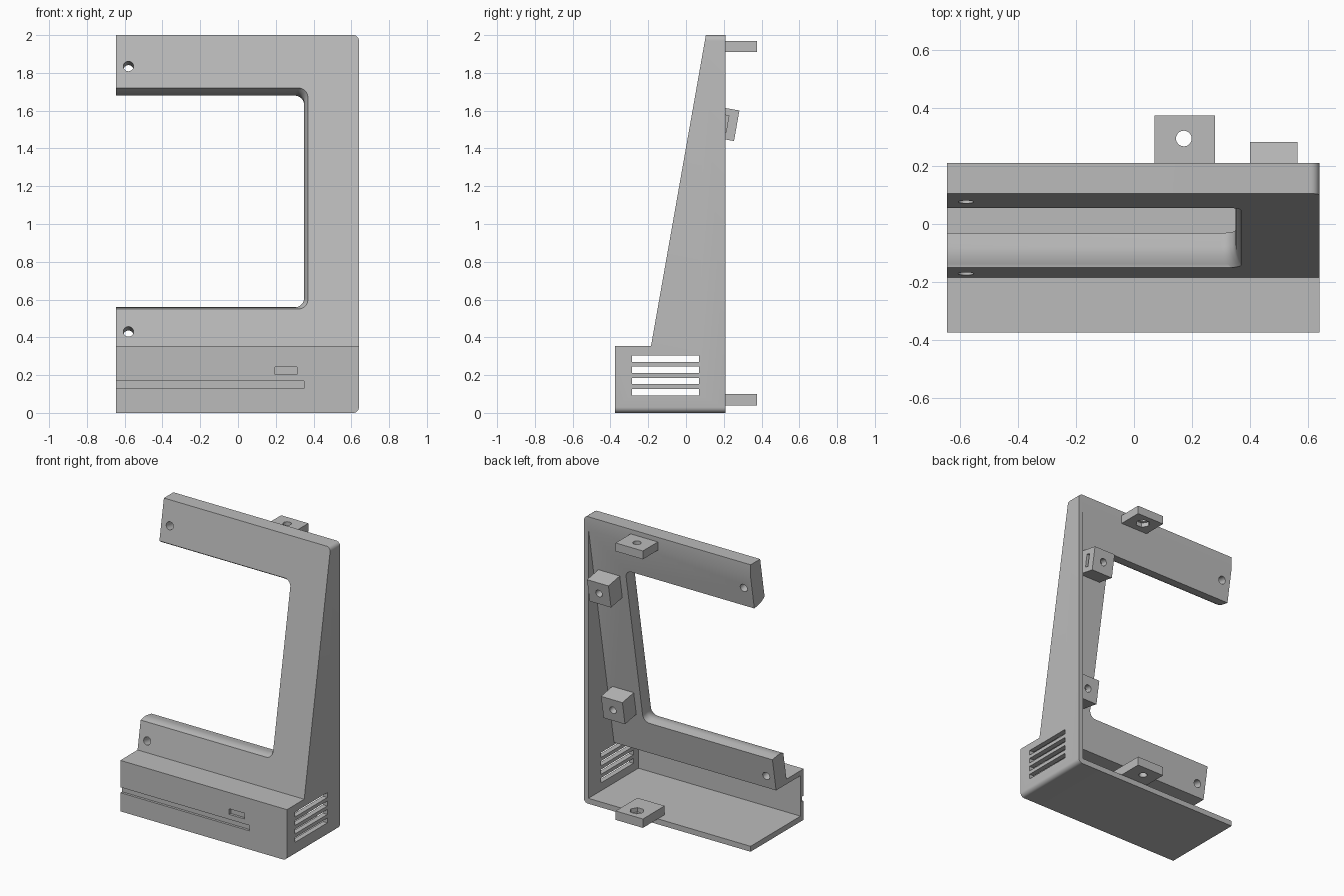
import bpy, bmesh, math
from mathutils import Matrix, Vector

if "Cube" in bpy.data.objects:
    bpy.data.objects.remove(bpy.data.objects["Cube"])

grey = bpy.data.materials.new("light grey")
grey.use_nodes = True
COLOUR = (0.5, 0.5, 0.5, 1)
grey.diffuse_color = COLOUR
grey.node_tree.nodes["Principled BSDF"].inputs["Base Color"].default_value = COLOUR

# Main dimensions
LEFT, RIGHT, BACK, FRONT = 0.64, -0.645, 0.21, -0.375
SHELF, TOP, WALL = 0.355, 2.0, 0.035
TILT = math.radians(10)
PANEL = 0.12                      # front-to-back thickness of the leaning panel
DEPTH = PANEL * math.cos(TILT)
# Panel frame: local x across, local y up the slope, local z out of the front
LEAN = Matrix.Translation((0, -0.185, SHELF)) @ Matrix.Rotation(math.pi / 2 - TILT, 4, 'X')


def slope(z):
    return (z - SHELF) / math.cos(TILT)


def make(name, bm, matrix=None):
    if matrix:
        bm.transform(matrix)
    bmesh.ops.recalc_face_normals(bm, faces=bm.faces)
    mesh = bpy.data.meshes.new(name)
    bm.to_mesh(mesh)
    bm.free()
    mesh.materials.append(grey)
    obj = bpy.data.objects.new(name, mesh)
    bpy.context.collection.objects.link(obj)
    return obj


def loft(rings):
    """Closed solid through a list of equal-length rings."""
    bm = bmesh.new()
    loops = [[bm.verts.new(p) for p in ring] for ring in rings]
    count = len(loops[0])
    for a, b in zip(loops, loops[1:]):
        for i in range(count):
            j = (i + 1) % count
            bm.faces.new((a[i], a[j], b[j], b[i]))
    bm.faces.new(loops[0])
    bm.faces.new(loops[-1][::-1])
    return bm


def prism(profile, x0, x1):
    return loft([[(x, y, z) for y, z in profile] for x in (x0, x1)])


def box(x0, x1, y0, y1, z0, z1):
    return prism([(y0, z0), (y1, z0), (y1, z1), (y0, z1)], x0, x1)


def cylinder(x, y, z0, z1, radius, sides=32):
    ring = [(x + radius * math.cos(math.tau * i / sides),
             y + radius * math.sin(math.tau * i / sides)) for i in range(sides)]
    return loft([[(px, py, z) for px, py in ring] for z in (z0, z1)])


def carve(obj, cutters):
    """Subtract each (bmesh, matrix) cutter and bake the result."""
    helpers = []
    for bm, matrix in cutters:
        helper = make("cutter", bm, matrix)
        helper.hide_render = True
        helpers.append(helper)
        mod = obj.modifiers.new("cut", 'BOOLEAN')
        mod.operation, mod.solver, mod.object = 'DIFFERENCE', 'EXACT', helper
    graph = bpy.context.evaluated_depsgraph_get()
    graph.update()
    baked = bpy.data.meshes.new_from_object(obj.evaluated_get(graph))
    obj.modifiers.clear()
    obj.data = baked
    for helper in helpers:
        bpy.data.objects.remove(helper)
    baked.materials.clear()
    baked.materials.append(grey)
    for poly in baked.polygons:
        poly.material_index = 0


def smooth(obj):
    bpy.ops.object.select_all(action='DESELECT')
    obj.select_set(True)
    bpy.context.view_layer.objects.active = obj
    bpy.ops.object.shade_smooth_by_angle(angle=math.radians(30))


# Outer shell: side profile swept across, with the two left corners rounded
bm = prism([(FRONT, 0), (BACK, 0), (BACK, TOP), (0.105, TOP),
            (-0.185, SHELF), (FRONT, SHELF)], RIGHT, LEFT)
corners = [e for e in bm.edges
           if all(v.co.x > 0.6 for v in e.verts)
           and (all(v.co.z < 0.01 for v in e.verts) or all(v.co.z > 1.99 for v in e.verts))]
bmesh.ops.bevel(bm, geom=corners, offset=0.03, segments=6, profile=0.5, affect='EDGES')
housing = make("bezel_housing", bm)


# Cavity behind the panel and under the shelf, open to the back and right
def inner_y(z):
    return -0.185 + PANEL + (z - SHELF) * math.tan(TILT)


roof = SHELF - WALL
cavity = prism([(FRONT + WALL, 0.038), (0.4, 0.038), (0.4, 2.99),
                (inner_y(2.9), 2.9), (inner_y(roof), roof), (FRONT + WALL, roof)],
               -1, LEFT - WALL)


# Screen opening with a flared front rim and two rounded corners
def opening_ring(depth, grow):
    low, high, edge, r = slope(0.55) + 0.02 - grow, slope(1.72) - 0.02 + grow, 0.35 + grow, 0.05
    pts = [(-1, high), (-1, low)]
    for cy, start in ((low + r, -90), (high - r, 0)):
        for i in range(9):
            a = math.radians(start + i * 90 / 8)
            pts.append((edge - r + r * math.cos(a), cy + r * math.sin(a)))
    return [(x, y, -depth) for x, y in pts]


rim = 0.07
rings = [opening_ring(-0.05, 0.02)]
for i in range(7):
    t = i / 6
    rings.append(opening_ring(rim * t, 0.02 * (1 - t) ** 2))
rings.append(opening_ring(0.3, 0))

cuts = [(cavity, None), (loft(rings), LEAN)]
# Screw holes near the open end
for z in (1.835, 0.43):
    cuts.append((cylinder(-0.58, slope(z), -0.2, 0.05, 0.027), LEAN))
# Side vents
for z in (0.11, 0.169, 0.228, 0.287):
    cuts.append((box(0.55, 0.8, -0.285, 0.07, z - 0.017, z + 0.017), None))
# Front groove and small indicator pocket
cuts.append((box(-1, 0.35, -0.5, FRONT + 0.017, 0.13, 0.168), None))
cuts.append((box(0.195, 0.312, -0.5, FRONT + 0.017, 0.203, 0.242), None))
carve(housing, cuts)
smooth(housing)

# Mounting tabs with a round hole and a hexagonal nut recess facing inward
for name, z0, z1, y0, nut in (("lower_tab", 0.038, 0.1, 0.135, (0.07, 0.2)),
                              ("upper_tab", 1.91, 1.968, 0.19, (1.8, 1.94))):
    tab = make(name, box(0.07, 0.28, y0, 0.375, z0, z1))
    carve(tab, [(cylinder(0.172, 0.295, z0 - 0.1, z1 + 0.1, 0.027), None),
                (cylinder(0.172, 0.295, nut[0], nut[1], 0.047, 6), None)])
    smooth(tab)

# Screw blocks standing on the back of the panel, each with a nut slot
for name, z in (("upper_block", 1.542), ("lower_block", 0.67)):
    # base centre on the inner face, measured along the slope
    v = (z + DEPTH * math.sin(TILT) - SHELF) / math.cos(TILT)
    back = -DEPTH - 0.126
    block = make(name, box(0.4, 0.565, v - 0.082, v + 0.082, back, -DEPTH + 0.01), LEAN)
    hole = cylinder(0.483, v, back - 0.1, -DEPTH - 0.01, 0.025)
    slot = box(0.43, 0.7, v - 0.045, v + 0.045, back + 0.05, back + 0.075)
    carve(block, [(hole, LEAN), (slot, LEAN)])
    smooth(block)
